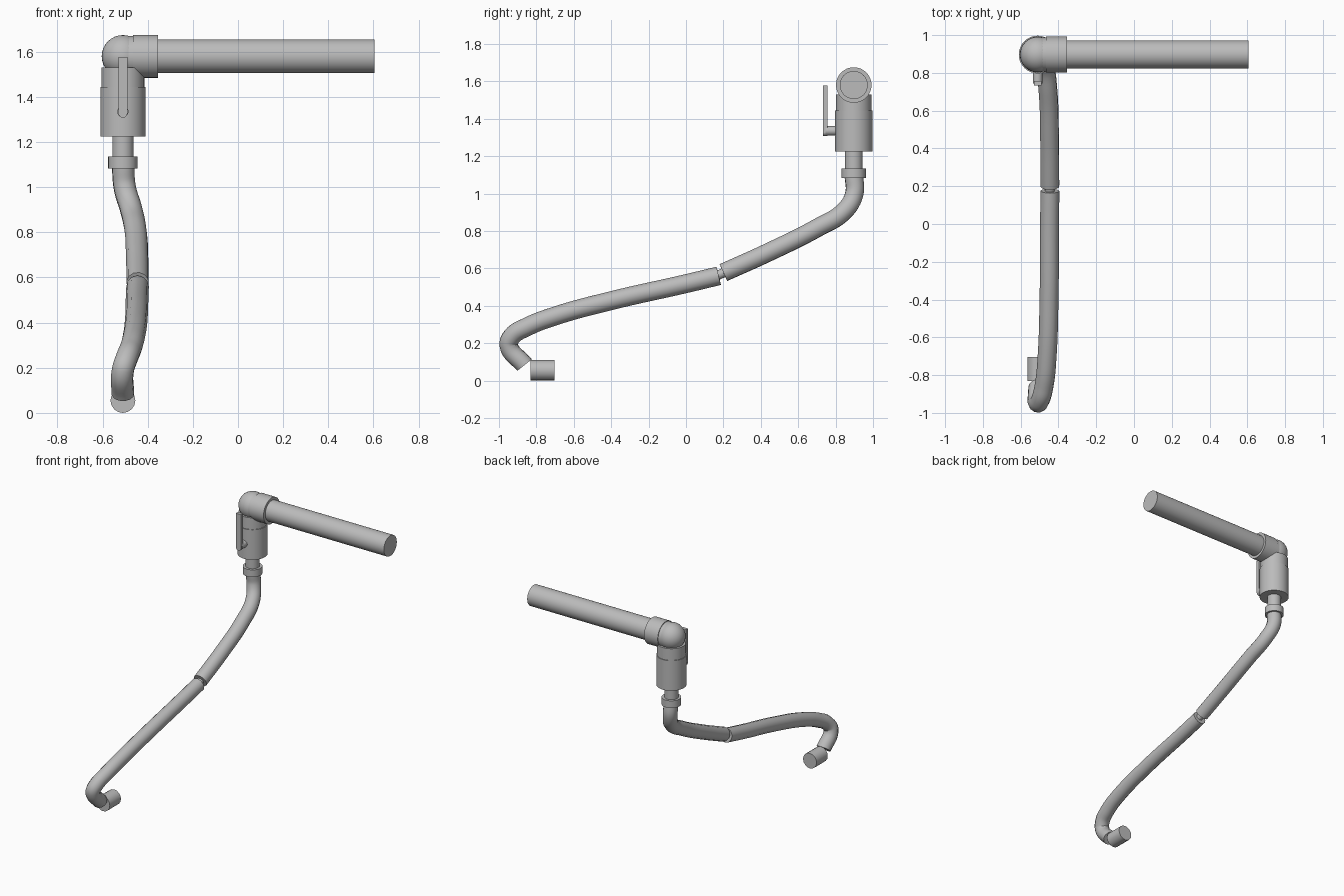
import bpy
import math
from mathutils import Vector

cube = bpy.data.objects.get("Cube")
if cube:
    bpy.data.objects.remove(cube, do_unlink=True)

grey = bpy.data.materials.new("pipe_grey")
grey.use_nodes = True
colour = (0.5, 0.5, 0.5, 1)
grey.diffuse_color = colour
grey.node_tree.nodes["Principled BSDF"].inputs["Base Color"].default_value = colour

X, Y, TOP = -0.51, 0.897, 1.58  # valve axis and height of the upper pipe


def finish(name):
    ob = bpy.context.object
    ob.name = name
    ob.data.materials.clear()
    ob.data.materials.append(grey)
    bpy.ops.object.shade_smooth_by_angle(angle=math.radians(35))
    return ob


def rod(name, start, end, radius, sides=32):
    """Capped cylinder between two points."""
    a, b = Vector(start), Vector(end)
    turn = (b - a).to_track_quat('Z', 'Y').to_euler()
    bpy.ops.mesh.primitive_cylinder_add(vertices=sides, radius=radius, depth=(b - a).length,
                                        location=(a + b) / 2, rotation=turn)
    return finish(name)


def hose(name, points, radius):
    """Smooth capped tube through the points."""
    curve = bpy.data.curves.new(name, 'CURVE')
    curve.dimensions = '3D'
    curve.bevel_depth = radius
    curve.bevel_resolution = 4
    curve.resolution_u = 8
    curve.use_fill_caps = True
    spline = curve.splines.new('BEZIER')
    spline.bezier_points.add(len(points) - 1)
    for bp, p in zip(spline.bezier_points, points):
        bp.co = p
        bp.handle_left_type = bp.handle_right_type = 'AUTO'
    ob = bpy.data.objects.new(name, curve)
    bpy.context.collection.objects.link(ob)
    bpy.ops.object.select_all(action='DESELECT')
    ob.select_set(True)
    bpy.context.view_layer.objects.active = ob
    bpy.ops.object.convert(target='MESH')
    return finish(name)


# Upper pipe and elbow
rod("upper_pipe", (-0.45, Y, TOP), (0.605, Y, TOP), 0.075)
rod("elbow_collar", (-0.465, Y, TOP), (-0.355, Y, TOP), 0.095)
rod("elbow_sleeve", (X, Y, TOP), (-0.4, Y, TOP), 0.09)
bpy.ops.mesh.primitive_uv_sphere_add(segments=32, ring_count=16, radius=0.094,
                                     location=(X, Y, TOP))
finish("elbow_ball")

# Valve body, stem and nut
rod("elbow_lower_collar", (X, Y, 1.44), (X, Y, 1.53), 0.095)
rod("valve_body", (X, Y, 1.225), (X, Y, 1.445), 0.1)
rod("valve_stem", (X, Y, 1.12), (X, Y, 1.24), 0.047)
rod("hose_nut", (X, Y, 1.082), (X, Y, 1.135), 0.065)

# Lever handle with a rounded lower end
rod("lever_pivot", (X, 0.745, 1.335), (X, 0.82, 1.335), 0.025, 16)
rod("lever_round_end", (X, 0.733, 1.328), (X, 0.757, 1.328), 0.02, 16)
bpy.ops.mesh.primitive_cube_add(size=1, location=(X, 0.745, 1.452))
lever = finish("lever")
lever.scale = (0.04, 0.024, 0.25)

# Two hose lengths with a thin neck between them
hose("upper_hose", [(X, Y, 1.1), (-0.502, 0.9, 1.0), (-0.475, 0.847, 0.907),
                    (-0.455, 0.7, 0.815), (-0.447, 0.45, 0.69), (-0.445, 0.2, 0.577)], 0.05)
hose("lower_hose", [(-0.445, 0.175, 0.56), (-0.447, 0, 0.518), (-0.45, -0.4, 0.427),
                    (-0.46, -0.7, 0.345), (-0.475, -0.85, 0.287), (-0.495, -0.93, 0.237),
                    (X, -0.948, 0.19), (X, -0.863, 0.083)], 0.05)
rod("hose_neck", (-0.445, 0.16, 0.558), (-0.445, 0.22, 0.585), 0.025, 16)

# Outlet fitting
rod("outlet_fitting", (X, -0.832, 0.055), (X, -0.703, 0.055), 0.055, 16)
